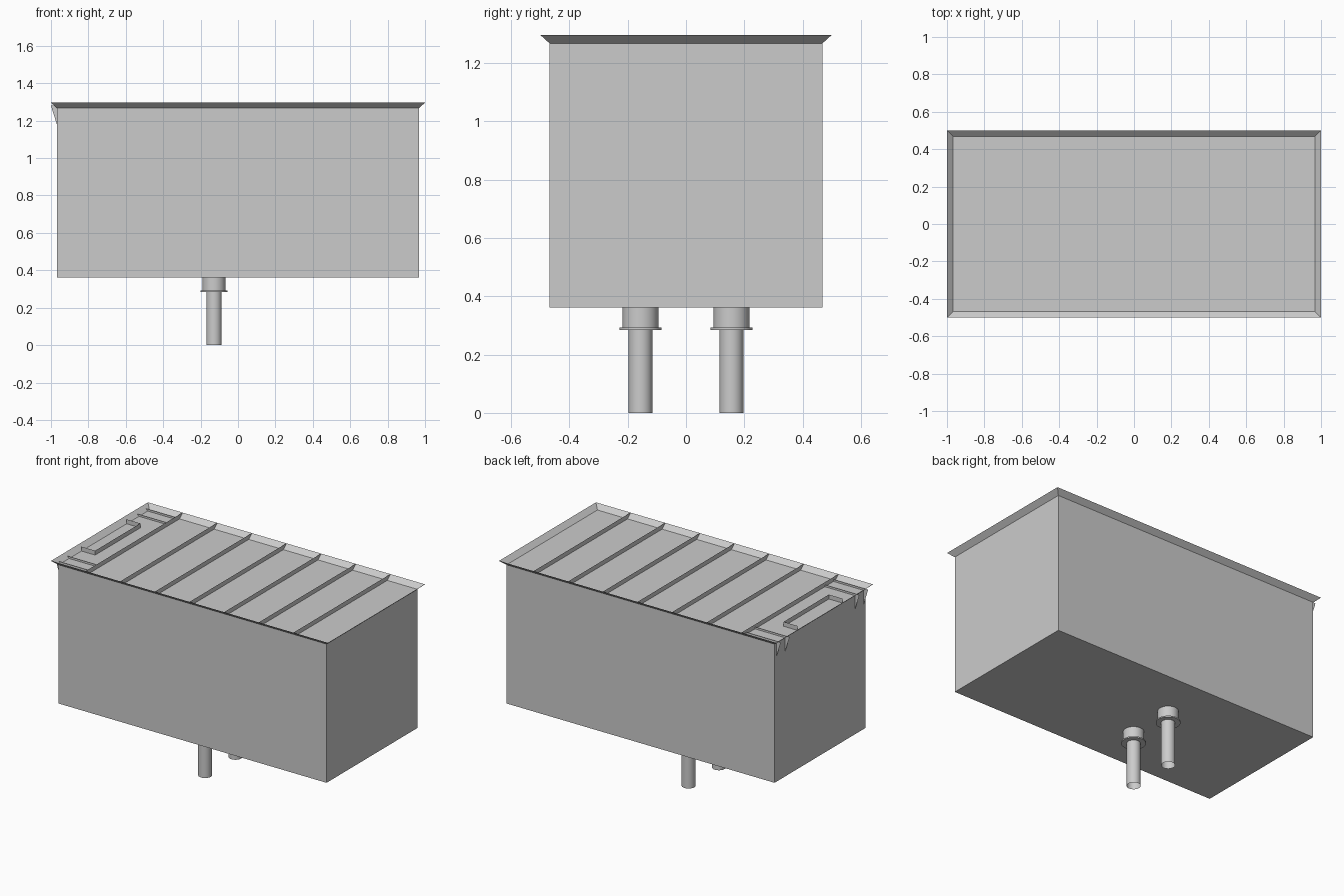
import bpy, bmesh, math

if "Cube" in bpy.data.objects:
    bpy.data.objects.remove(bpy.data.objects["Cube"])

Z_BOTTOM, Z_FLOOR, Z_RIM = 0.362, 1.267, 1.296
BOX_X, BOX_Y = 0.967, 0.468

grey = bpy.data.materials.new("light_grey")
grey.diffuse_color = (0.6, 0.6, 0.6, 1)
grey.use_nodes = True
grey.node_tree.nodes["Principled BSDF"].inputs["Base Color"].default_value = grey.diffuse_color


def finish(name, bm):
    mesh = bpy.data.meshes.new(name)
    bm.to_mesh(mesh)
    bm.free()
    mesh.materials.append(grey)
    obj = bpy.data.objects.new(name, mesh)
    bpy.context.collection.objects.link(obj)
    return obj


def sheet(name, *polygons):
    """Thin sheet part made of flat polygons."""
    bm = bmesh.new()
    for poly in polygons:
        bm.faces.new([bm.verts.new(p) for p in poly])
    bmesh.ops.remove_doubles(bm, verts=bm.verts, dist=1e-5)
    return finish(name, bm)


def lathe(name, profile, x, y, segments=32):
    """Spin a radius/height profile around a vertical axis."""
    bm = bmesh.new()
    verts = [bm.verts.new((x + r, y, z)) for r, z in profile]
    edges = [bm.edges.new(pair) for pair in zip(verts, verts[1:])]
    bmesh.ops.spin(bm, geom=verts + edges, cent=(x, y, 0), axis=(0, 0, 1),
                   angle=2 * math.pi, steps=segments)
    bmesh.ops.remove_doubles(bm, verts=bm.verts, dist=1e-5)
    bmesh.ops.recalc_face_normals(bm, faces=bm.faces)
    obj = finish(name, bm)
    bpy.ops.object.select_all(action='DESELECT')
    obj.select_set(True)
    bpy.context.view_layer.objects.active = obj
    bpy.ops.object.shade_smooth_by_angle(angle=math.radians(35))
    return obj


# Main tank body
bm = bmesh.new()
bmesh.ops.create_cube(bm, size=1)
for v in bm.verts:
    v.co = (v.co.x * 2 * BOX_X, v.co.y * 2 * BOX_Y,
            Z_FLOOR if v.co.z > 0 else Z_BOTTOM)
finish("tank_body", bm)

# Flared rim around the recessed top
corners = [(-1, -1), (1, -1), (1, 1), (-1, 1)]
low = [(a * BOX_X, b * BOX_Y, Z_FLOOR) for a, b in corners]
high = [(a * 1.0, b * 0.5, Z_RIM) for a, b in corners]
sheet("flared_rim", *[(low[i], low[(i + 1) % 4], high[(i + 1) % 4], high[i])
                      for i in range(4)])

# Seven cross ribs on the top
for i in range(7):
    x = -0.75 + 0.25 * i
    sheet(f"cross_rib_{i + 1}", [(x, -BOX_Y, Z_FLOOR), (x, BOX_Y, Z_FLOOR),
                                 (x, 0.5, Z_RIM), (x, -0.5, Z_RIM)])

# Short end ribs with triangular gussets on the left wall
for i, y in enumerate((-0.45, -0.36, 0.36, 0.45)):
    sheet(f"end_rib_{i + 1}",
          [(-BOX_X, y, Z_FLOOR), (-0.75, y, Z_FLOOR),
           (-0.75, y, 1.28), (-BOX_X, y, 1.28)],
          [(-BOX_X, y, 1.175), (-BOX_X, y, 1.28), (-1.0, y, 1.28)])

# U-shaped bracket between the end ribs
path = [(-BOX_X, -0.233), (-0.868, -0.233), (-0.868, 0.233), (-BOX_X, 0.233)]
sheet("end_bracket", *[[(*a, Z_FLOOR), (*b, Z_FLOOR), (*b, Z_RIM), (*a, Z_RIM)]
                       for a, b in zip(path, path[1:])])

# Two open pipes with collar and flange underneath
for side, y in (("front", -0.156), ("back", 0.156)):
    lathe(f"{side}_pipe", [(0.041, 0.0), (0.041, 0.29)], -0.128, y)
    lathe(f"{side}_collar", [(0.041, 0.284), (0.072, 0.284), (0.072, 0.292),
                             (0.0615, 0.292), (0.0615, Z_BOTTOM)], -0.128, y)
